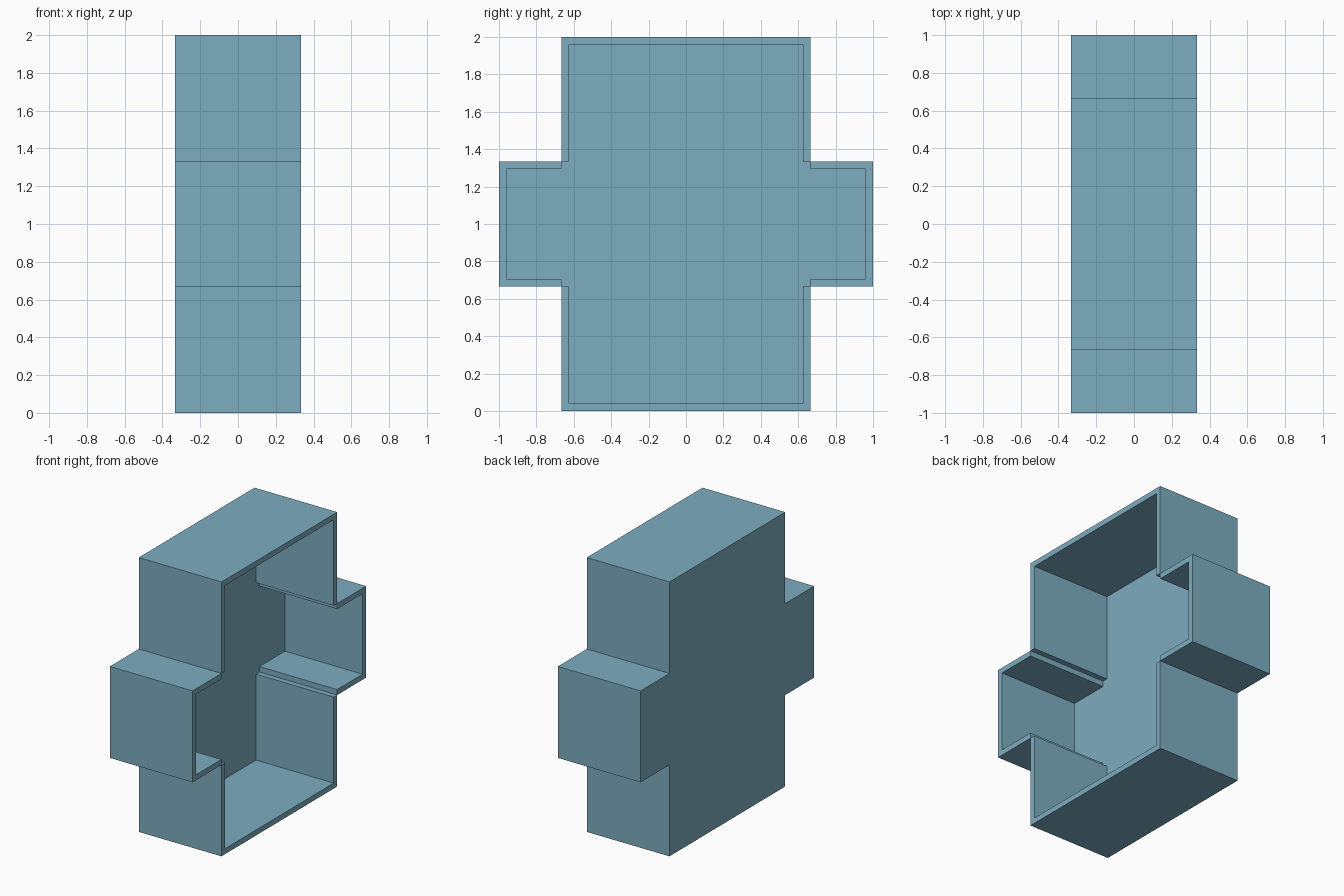
import bpy, bmesh

cube = bpy.data.objects.get("Cube")
if cube:
    bpy.data.objects.remove(cube, do_unlink=True)

HALF_X = 1 / 3    # half depth of the shell
WALL = 0.04       # wall and back panel thickness
FLOOR_X = -HALF_X + WALL

# Flat blue material
mat = bpy.data.materials.new("soft_blue")
mat.use_nodes = True
colour = (0.205, 0.417, 0.527, 1)
mat.diffuse_color = colour
bsdf = mat.node_tree.nodes["Principled BSDF"]
bsdf.inputs["Base Color"].default_value = colour
bsdf.inputs["Roughness"].default_value = 0.8

bm = bmesh.new()
cache = {}


def vert(x, p):
    """Shared vertex at depth x and profile point p = (y, z)."""
    key = (round(x, 4), round(p[0], 4), round(p[1], 4))
    if key not in cache:
        cache[key] = bm.verts.new((x, p[0], p[1] + 1))
    return cache[key]


def face(x, points):
    bm.faces.new([vert(x, p) for p in points])


def walls(loop, x0, x1):
    for p, q in zip(loop, loop[1:] + loop[:1]):
        bm.faces.new([vert(x0, p), vert(x0, q), vert(x1, q), vert(x1, p)])


def turn(p, times):
    for _ in range(times):
        p = (-p[1], p[0])
    return p


# Four U-shaped arms of the cross: (start distance, half width)
outer, inner = [], []
for k in range(4):
    base, half = ((2 / 3, 1 / 3), (1 / 3, 2 / 3))[k % 2]
    h, end = half - WALL, 1 - WALL
    o = [turn(p, k) for p in ((base, -half), (1, -half), (1, half), (base, half))]
    i = [turn(p, k) for p in ((base, -h), (end, -h), (end, h), (base, h))]
    face(HALF_X, o + i[::-1])      # rim of the open side
    outer += o[:3]
    inner += [o[0]] + i

# Outside walls, closed back, cavity floor and cavity walls
walls(outer, -HALF_X, HALF_X)
face(-HALF_X, outer[::-1])
face(FLOOR_X, inner)
walls(inner[::-1], FLOOR_X, HALF_X)

mesh = bpy.data.meshes.new("cross_shell")
bm.to_mesh(mesh)
bm.free()
mesh.materials.append(mat)
shell = bpy.data.objects.new("cross_shell", mesh)
bpy.context.collection.objects.link(shell)
